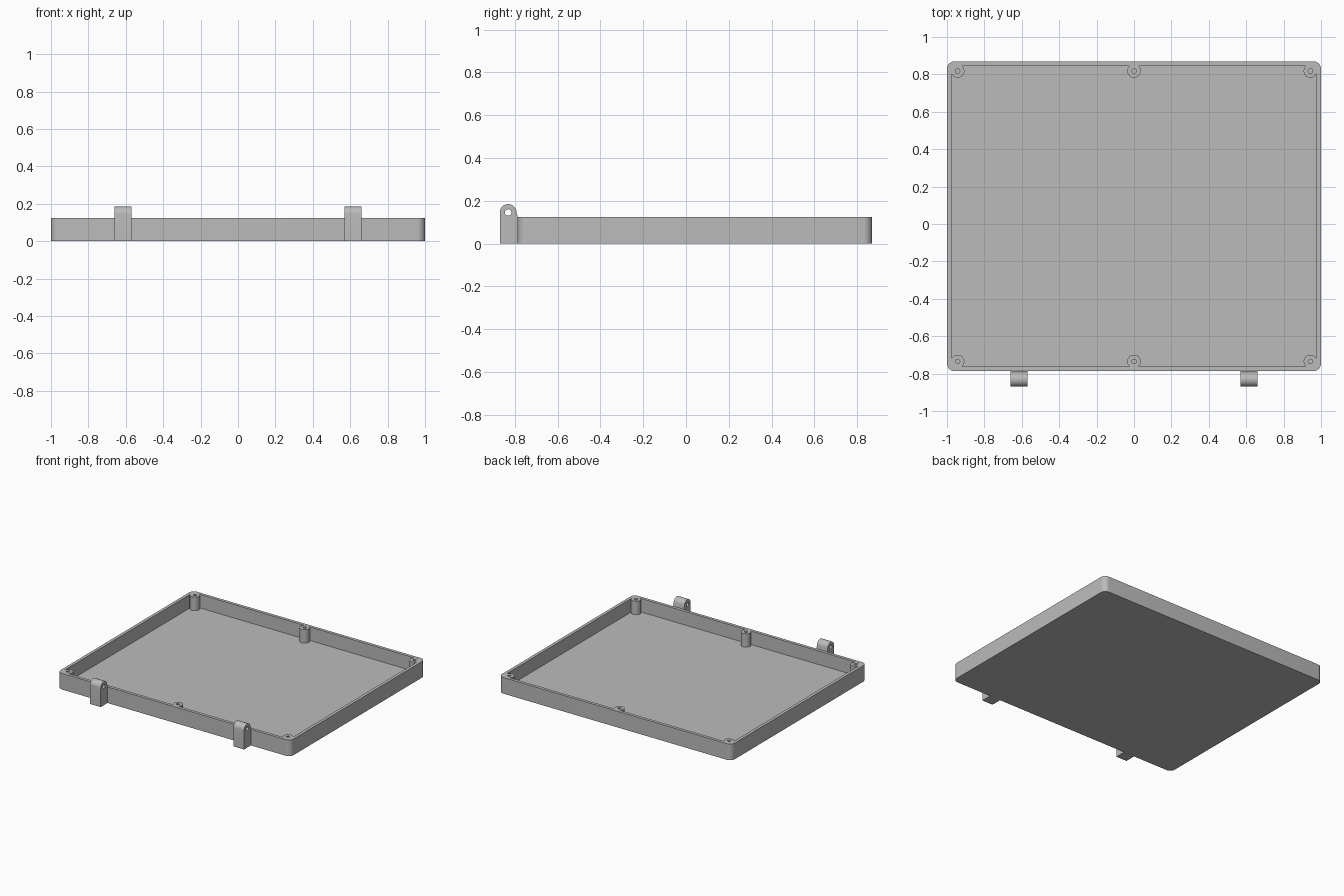
import bpy, bmesh
from math import cos, sin, pi, radians

if "Cube" in bpy.data.objects:
    bpy.data.objects.remove(bpy.data.objects["Cube"], do_unlink=True)

grey = bpy.data.materials.new("plain grey")
grey.use_nodes = True
grey.diffuse_color = (0.5, 0.5, 0.5, 1)
grey.node_tree.nodes["Principled BSDF"].inputs["Base Color"].default_value = (0.5, 0.5, 0.5, 1)

X, FRONT, BACK = 1.0, -0.787, 0.87
HEIGHT, FLOOR, WALL = 0.125, 0.02, 0.024


def arc(cx, cy, r, start, end, steps):
    """Points on an arc, both ends included."""
    angles = [start + (end - start) * i / steps for i in range(steps + 1)]
    return [(cx + r * cos(a), cy + r * sin(a)) for a in angles]


def circle(cx, cy, r, n=32):
    return arc(cx, cy, r, 0, 2 * pi, n)[:-1]


def rounded_rect(inset, r):
    """Outline of the tray, moved inward by inset."""
    x, y0, y1 = X - inset - r, FRONT + inset + r, BACK - inset - r
    corners = [(x, y1), (-x, y1), (-x, y0), (x, y0)]
    return [p for i, (cx, cy) in enumerate(corners)
            for p in arc(cx, cy, r, i * pi / 2, (i + 1) * pi / 2, 8)]


def at_z(outline, z):
    return [(x, y, z) for x, y in outline]


def at_x(outline, x):
    return [(x, y, z) for y, z in outline]


def loft(name, loops, closed=False):
    """Bridge matching loops in order; cap the ends or join last to first."""
    bm = bmesh.new()
    rings = [[bm.verts.new(p) for p in loop] for loop in loops]
    pairs = list(zip(rings, rings[1:]))
    if closed:
        pairs.append((rings[-1], rings[0]))
    else:
        bm.faces.new(rings[0])
        bm.faces.new(rings[-1])
    for a, b in pairs:
        for i in range(len(a)):
            j = (i + 1) % len(a)
            bm.faces.new((a[i], a[j], b[j], b[i]))
    bmesh.ops.recalc_face_normals(bm, faces=bm.faces)
    mesh = bpy.data.meshes.new(name)
    bm.to_mesh(mesh)
    bm.free()
    mesh.materials.append(grey)
    ob = bpy.data.objects.new(name, mesh)
    bpy.context.collection.objects.link(ob)
    bpy.ops.object.select_all(action="DESELECT")
    ob.select_set(True)
    bpy.context.view_layer.objects.active = ob
    bpy.ops.object.shade_smooth_by_angle(angle=radians(30))
    return ob


# Open tray with rounded corners
outer, inner = rounded_rect(0, 0.042), rounded_rect(WALL, 0.018)
loft("tray", [at_z(outer, 0), at_z(outer, HEIGHT),
              at_z(inner, HEIGHT), at_z(inner, FLOOR)])

# Screw posts at the corners and the middle of the long walls
for row, y in (("front", -0.735), ("back", 0.818)):
    for place, x in (("right", -0.943), ("middle", 0), ("left", 0.943)):
        post, hole = circle(x, y, 0.036), circle(x, y, 0.012)
        top = HEIGHT - 0.0005
        loft(f"screw_post_{row}_{place}",
             [at_z(post, FLOOR - 0.005), at_z(post, top),
              at_z(hole, top), at_z(hole, FLOOR + 0.01)])

# Hinge lugs: round-topped blocks with a pin hole
PIN_Y, PIN_Z, R = -0.831, 0.146, 0.039
BACK_Y = FRONT + 0.002
lug = arc(PIN_Y, PIN_Z, R, 0, pi, 16)
lug += [(PIN_Y - R + (BACK_Y - PIN_Y + R) * i / 13, 0) for i in range(14)]
lug.append((BACK_Y, 0.12))
pin_hole = circle(PIN_Y, PIN_Z, 0.015, len(lug))
for side, x in (("right", -0.615), ("left", 0.615)):
    a, b = x - 0.046, x + 0.046
    loft(f"hinge_lug_{side}", [at_x(lug, a), at_x(lug, b),
                               at_x(pin_hole, b), at_x(pin_hole, a)], closed=True)
